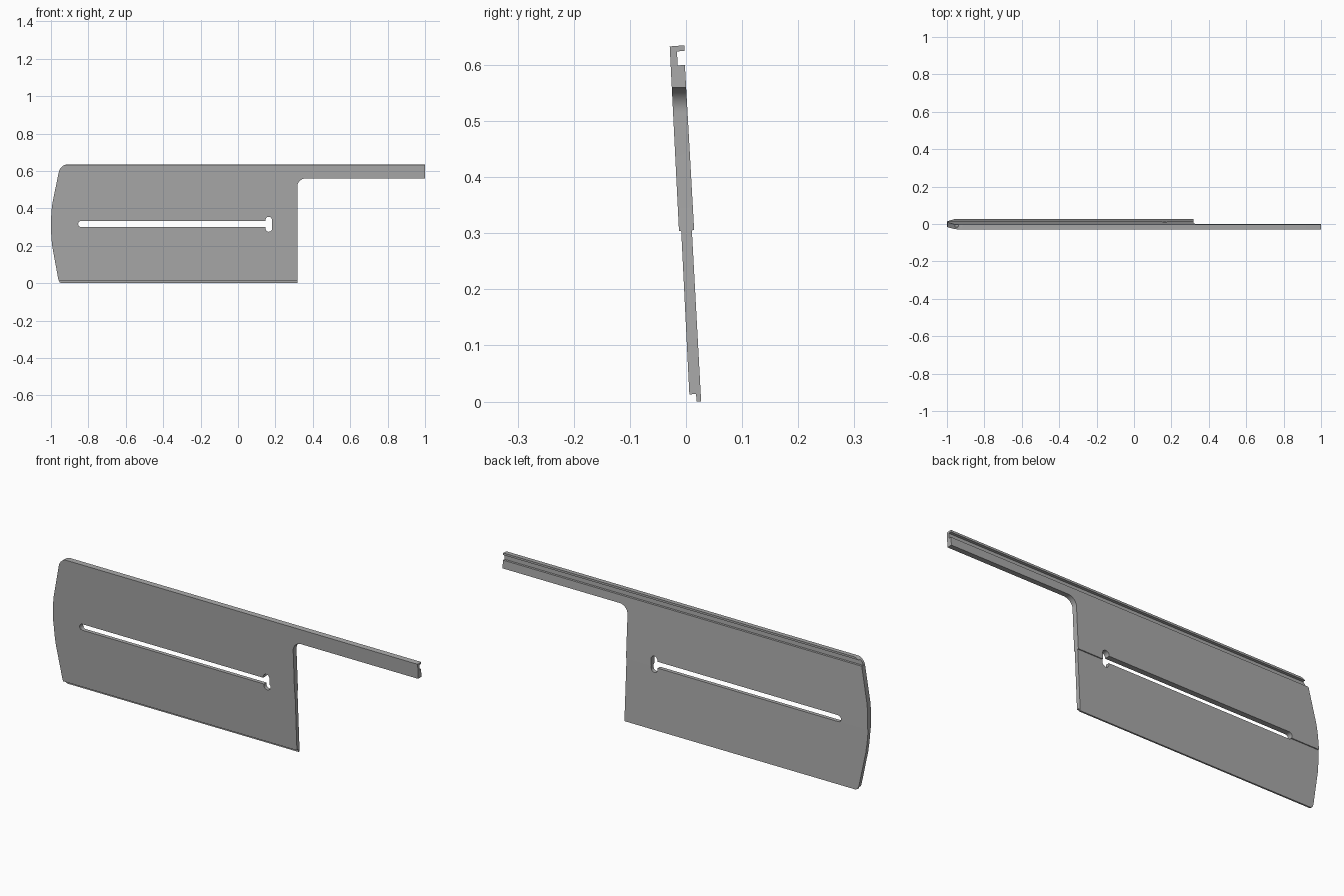
import bpy, bmesh, math
from mathutils import Vector

if "Cube" in bpy.data.objects:
    bpy.data.objects.remove(bpy.data.objects["Cube"])


def prism(name, points, offset):
    """Closed prism: a planar polygon swept along offset."""
    bm = bmesh.new()
    face = bm.faces.new([bm.verts.new(p) for p in points])
    swept = bmesh.ops.extrude_face_region(bm, geom=[face])["geom"]
    bmesh.ops.translate(bm, vec=Vector(offset),
                        verts=[v for v in swept if isinstance(v, bmesh.types.BMVert)])
    bmesh.ops.recalc_face_normals(bm, faces=bm.faces)
    mesh = bpy.data.meshes.new(name)
    bm.to_mesh(mesh)
    bm.free()
    obj = bpy.data.objects.new(name, mesh)
    bpy.context.collection.objects.link(obj)
    return obj


def arc(cx, cz, r, start, end, n=10):
    return [(cx + r * math.cos(math.radians(start + (end - start) * i / n)),
             cz + r * math.sin(math.radians(start + (end - start) * i / n)))
            for i in range(n + 1)]


def through_cutter(name, outline):
    obj = prism(name, [(x, -0.2, z) for x, z in outline], (0, 0.4, 0))
    obj.hide_render = True
    return obj


def cut(target, cutter, operation):
    mod = target.modifiers.new(cutter.name, "BOOLEAN")
    mod.operation = operation
    mod.solver = "EXACT"
    mod.object = cutter
    bpy.context.view_layer.objects.active = target
    bpy.ops.object.modifier_apply(modifier=mod.name)
    bpy.data.objects.remove(cutter)


# Leaning, stepped cross-section with top channel and bottom lip (y, z)
section = [(-0.029, 0.633), (-0.003, 0.635), (-0.003, 0.625), (-0.016, 0.624),
           (-0.015, 0.599), (-0.002, 0.600), (0.0145, 0.306), (0.0105, 0.305),
           (0.027, 0.0), (0.0187, 0.0), (0.018, 0.014), (0.006, 0.0125),
           (-0.0085, 0.304), (-0.0125, 0.304)]
panel = prism("panel", [(-1.1, y, z) for y, z in section], (2.1, 0, 0))

# Front outline: bowed left end, rounded corners, long arm at the upper right
outline = [(1.1, 0.7), (1.1, 0.56)]
outline += arc(0.362, 0.515, 0.045, 90, 180)
outline += [(0.317, -0.1), (-0.945, -0.1), (-0.945, 0.0), (-0.955, 0.006), (-0.961, 0.022)]
outline += [(-0.992, 0.19), (-0.997, 0.235), (-1.0, 0.285), (-1.0, 0.335),
            (-0.997, 0.39), (-0.992, 0.43)]
outline += arc(-0.909, 0.585, 0.05, 170, 90)
outline += [(-0.909, 0.7)]
cut(panel, through_cutter("outline_cutter", outline), "INTERSECT")

# Keyhole slot: long round-ended groove opening into an upright oval
slot = arc(-0.838, 0.3165, 0.0165, 90, 270)
slot += [(0.147, 0.30)]
slot += arc(0.1645, 0.2925, 0.0175, 180, 360)
slot += arc(0.1645, 0.3375, 0.0175, 0, 180)
slot += [(0.147, 0.333)]
cut(panel, through_cutter("slot_cutter", slot), "DIFFERENCE")

# Plain grey finish
grey = bpy.data.materials.new("grey")
grey.diffuse_color = (0.40, 0.40, 0.40, 1)
grey.use_nodes = True
grey.node_tree.nodes["Principled BSDF"].inputs["Base Color"].default_value = grey.diffuse_color
panel.data.materials.clear()
panel.data.materials.append(grey)
for poly in panel.data.polygons:
    poly.material_index = 0

bpy.ops.object.select_all(action="DESELECT")
panel.select_set(True)
bpy.context.view_layer.objects.active = panel
bpy.ops.object.shade_smooth_by_angle(angle=math.radians(25))
